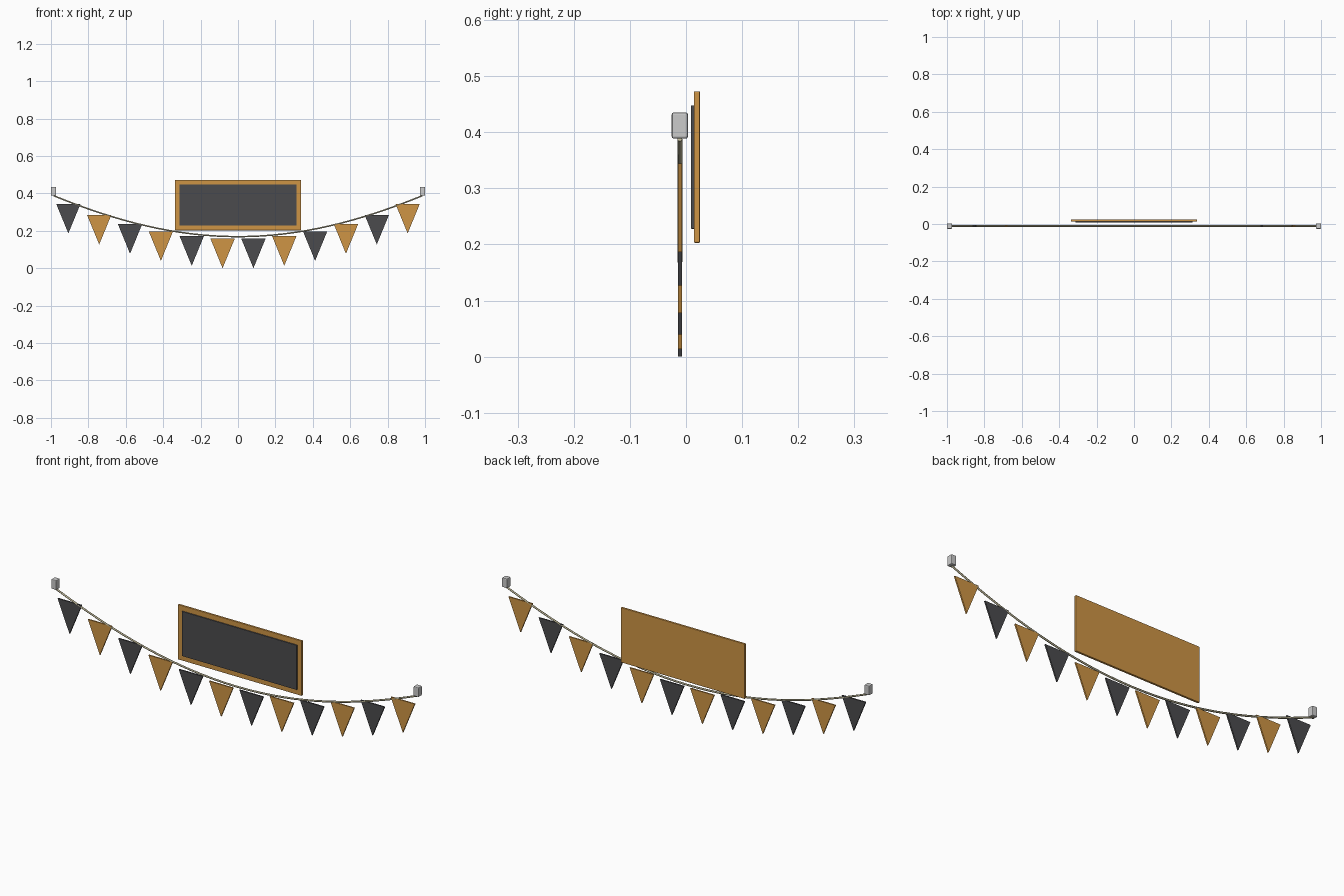
import bpy, bmesh

if "Cube" in bpy.data.objects:
    bpy.data.objects.remove(bpy.data.objects["Cube"])


def material(name, rgb):
    m = bpy.data.materials.new(name)
    m.diffuse_color = (*rgb, 1)
    m.use_nodes = True
    m.node_tree.nodes["Principled BSDF"].inputs["Base Color"].default_value = m.diffuse_color
    return m


orange = material("orange", (0.62, 0.30, 0.06))
dark = material("charcoal", (0.07, 0.07, 0.075))
twine = material("twine", (0.50, 0.46, 0.30))


def box(name, loc, size, bevel, mat=None):
    bpy.ops.mesh.primitive_cube_add(size=1, location=loc)
    ob = bpy.context.object
    ob.name = name
    ob.scale = size
    bpy.ops.object.transform_apply(location=False, rotation=False, scale=True)
    mod = ob.modifiers.new("bevel", "BEVEL")
    mod.width = bevel
    mod.segments = 2
    if mat:
        ob.data.materials.append(mat)
    return ob


def sag(x):
    return 0.2446 * x**2 - 0.02 * x**4


def flag(name, x, top, mat, width=0.13, depth=0.158, thick=0.007):
    bm = bmesh.new()
    pts = [(-width / 2, 0), (0, -depth), (width / 2, 0)]
    face = bm.faces.new([bm.verts.new((px, -thick / 2, pz)) for px, pz in pts])
    ext = bmesh.ops.extrude_face_region(bm, geom=[face])
    verts = [g for g in ext["geom"] if isinstance(g, bmesh.types.BMVert)]
    bmesh.ops.translate(bm, verts=verts, vec=(0, thick, 0))
    bmesh.ops.recalc_face_normals(bm, faces=bm.faces)
    me = bpy.data.meshes.new(name)
    bm.to_mesh(me)
    bm.free()
    me.materials.append(mat)
    ob = bpy.data.objects.new(name, me)
    ob.location = (x, Y, top)
    bpy.context.collection.objects.link(ob)


Y = -0.011

# Sign board with raised dark panel
box("sign_board", (0, 0.0195, 0.338), (0.674, 0.011, 0.27), 0.002, orange)
box("sign_panel", (0, 0.0125, 0.338), (0.626, 0.007, 0.22), 0.001, dark)

# Hanging cord
curve = bpy.data.curves.new("cord", "CURVE")
curve.dimensions = "3D"
curve.bevel_depth = 0.0045
curve.bevel_resolution = 1
curve.use_fill_caps = True
N = 32
spline = curve.splines.new("POLY")
spline.points.add(N)
for i, p in enumerate(spline.points):
    x = -0.986 + 1.972 * i / N
    p.co = (x, Y, 0.169 + sag(x), 1)
curve.materials.append(twine)
cord = bpy.data.objects.new("cord", curve)
bpy.context.collection.objects.link(cord)

# Alternating pennants
for i in range(12):
    x = -0.907 + i * 1.814 / 11
    flag(f"pennant_{i + 1}", x, 0.1565 + sag(x), (dark, orange)[i % 2])

# End clips
for side, s in (("left", -1), ("right", 1)):
    box(f"{side}_clip", (s * 0.986, Y, 0.412), (0.028, 0.029, 0.047), 0.004)
